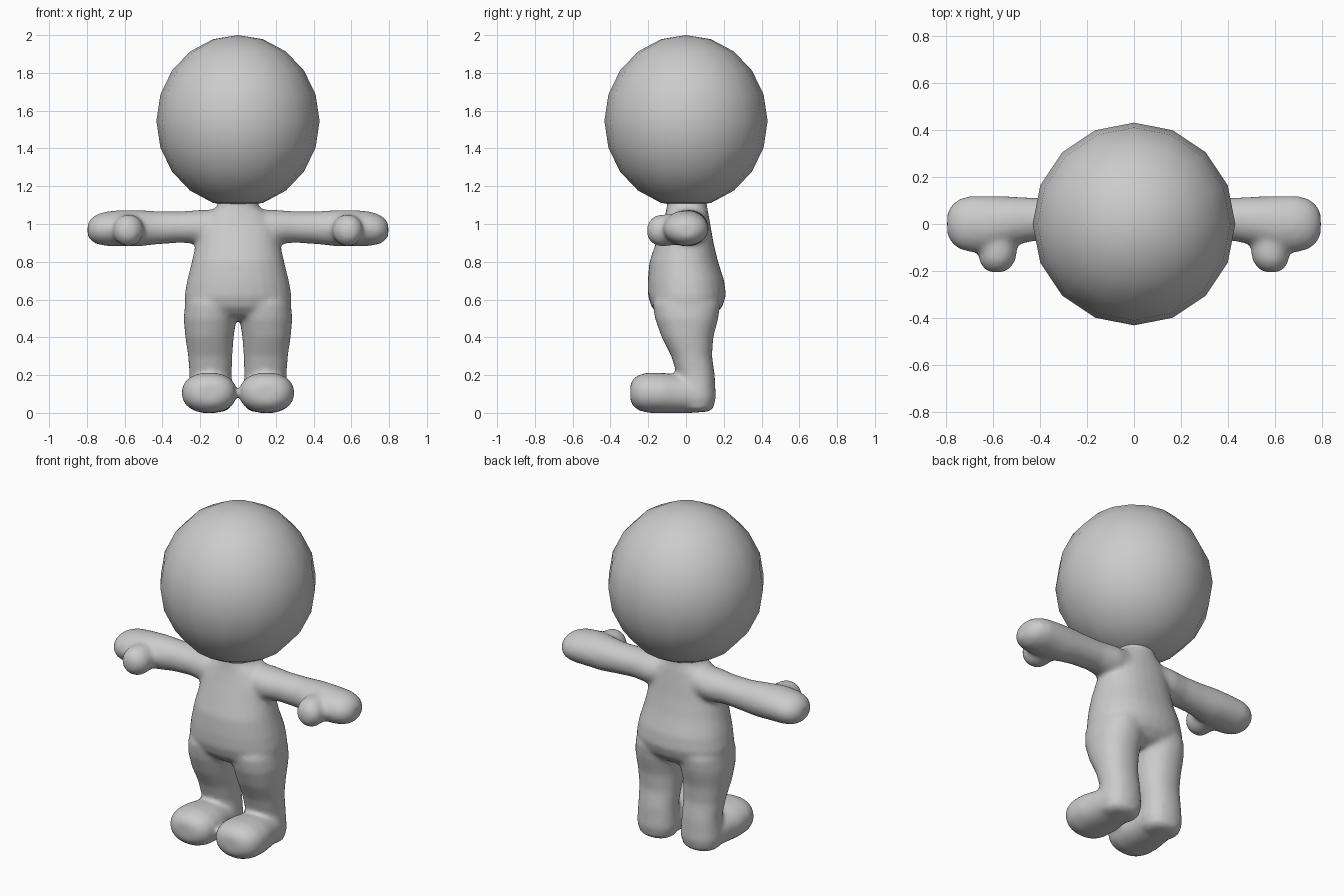
import bpy, bmesh
from math import sin, cos, pi
from mathutils import Vector

SIDES = 28


def loft(bm, axis, stations, side=1, power=2.0):
    """Closed tube along an axis; station = (t, centre a, centre b, radius a, radius b)."""
    def place(t, a, b):
        p = {'x': (t, a, b), 'y': (a, t, b), 'z': (a, b, t)}[axis]
        return Vector((p[0] * side, p[1], p[2]))

    def soft(v):
        return (abs(v) ** (2 / power)) * (1 if v >= 0 else -1)

    rings, faces = [], []
    for t, ca, cb, ra, rb in stations:
        rings.append([bm.verts.new(place(t, ca + ra * soft(cos(2 * pi * i / SIDES)),
                                         cb + rb * soft(sin(2 * pi * i / SIDES))))
                      for i in range(SIDES)])
    for lo, hi in zip(rings, rings[1:]):
        for i in range(SIDES):
            j = (i + 1) % SIDES
            faces.append(bm.faces.new((lo[i], lo[j], hi[j], hi[i])))
    faces += [bm.faces.new(rings[0]), bm.faces.new(rings[-1])]
    bmesh.ops.recalc_face_normals(bm, faces=faces)


bm = bmesh.new()

# Torso from hips to neck
loft(bm, 'z', [
    (0.49, 0, 0.01, 0.15, 0.08), (0.515, 0, 0.005, 0.25, 0.145),
    (0.56, 0, 0.005, 0.28, 0.187), (0.62, 0, 0.005, 0.284, 0.207),
    (0.70, 0, 0, 0.27, 0.203), (0.80, 0, -0.012, 0.245, 0.182),
    (0.90, 0, -0.007, 0.222, 0.153), (0.98, 0, 0.0, 0.212, 0.132),
    (1.05, 0, 0.005, 0.17, 0.115), (1.085, 0, 0.005, 0.12, 0.108),
    (1.10, 0, 0.005, 0.105, 0.105), (1.15, 0, 0.005, 0.105, 0.105)], power=2.2)

for s in (1, -1):
    # Leg
    loft(bm, 'z', [
        (0.005, 0.145, 0.055, 0.07, 0.06), (0.025, 0.145, 0.055, 0.105, 0.09),
        (0.08, 0.145, 0.055, 0.12, 0.103), (0.20, 0.145, 0.053, 0.112, 0.10),
        (0.30, 0.147, 0.03, 0.117, 0.108), (0.40, 0.151, 0.008, 0.128, 0.137),
        (0.50, 0.148, 0.003, 0.14, 0.168), (0.58, 0.14, 0.003, 0.14, 0.18),
        (0.64, 0.13, 0.003, 0.12, 0.15)], s, 2.2)
    # Foot
    loft(bm, 'y', [
        (-0.295, 0.152, 0.108, 0.06, 0.045), (-0.28, 0.152, 0.108, 0.098, 0.072),
        (-0.25, 0.152, 0.107, 0.128, 0.095), (-0.20, 0.152, 0.107, 0.146, 0.107),
        (-0.12, 0.152, 0.105, 0.146, 0.107), (-0.04, 0.15, 0.10, 0.13, 0.102),
        (0.04, 0.147, 0.095, 0.12, 0.095), (0.10, 0.145, 0.095, 0.11, 0.09),
        (0.145, 0.145, 0.10, 0.07, 0.06)], s, 2.2)
    # Arm and mitten hand
    loft(bm, 'x', [
        (0.05, 0.01, 0.99, 0.10, 0.09), (0.20, 0.015, 0.983, 0.105, 0.092),
        (0.30, 0.018, 0.984, 0.092, 0.083), (0.42, 0.02, 0.98, 0.092, 0.087),
        (0.52, 0.013, 0.978, 0.104, 0.096), (0.62, 0.0, 0.978, 0.12, 0.096),
        (0.70, 0.0, 0.975, 0.12, 0.091), (0.75, 0.0, 0.972, 0.105, 0.078),
        (0.78, 0.0, 0.97, 0.077, 0.057), (0.796, 0.0, 0.968, 0.045, 0.033)], s)
    # Thumb
    loft(bm, 'y', [
        (-0.206, 0.585, 0.965, 0.03, 0.03), (-0.19, 0.585, 0.965, 0.056, 0.056),
        (-0.16, 0.583, 0.965, 0.077, 0.08), (-0.12, 0.58, 0.967, 0.082, 0.085),
        (-0.03, 0.58, 0.97, 0.08, 0.08)], s)

mesh = bpy.data.meshes.new("body")
bm.to_mesh(mesh)
bm.free()
body = bpy.data.objects.new("body", mesh)
bpy.context.collection.objects.link(body)

# Fuse the limbs into one soft skin
fuse = body.modifiers.new("fuse", 'REMESH')
fuse.mode = 'VOXEL'
fuse.voxel_size = 0.013
fuse.use_smooth_shade = True
soften = body.modifiers.new("soften", 'SMOOTH')
soften.factor = 0.5
soften.iterations = 10

# Head
bpy.ops.mesh.primitive_uv_sphere_add(segments=16, ring_count=10, radius=1,
                                     location=(0, 0, 1.545))
head = bpy.context.object
head.name = "head"
head.scale = (0.432, 0.432, 0.455)
bpy.ops.object.transform_apply(location=False, rotation=False, scale=True)
bpy.ops.object.shade_smooth()
